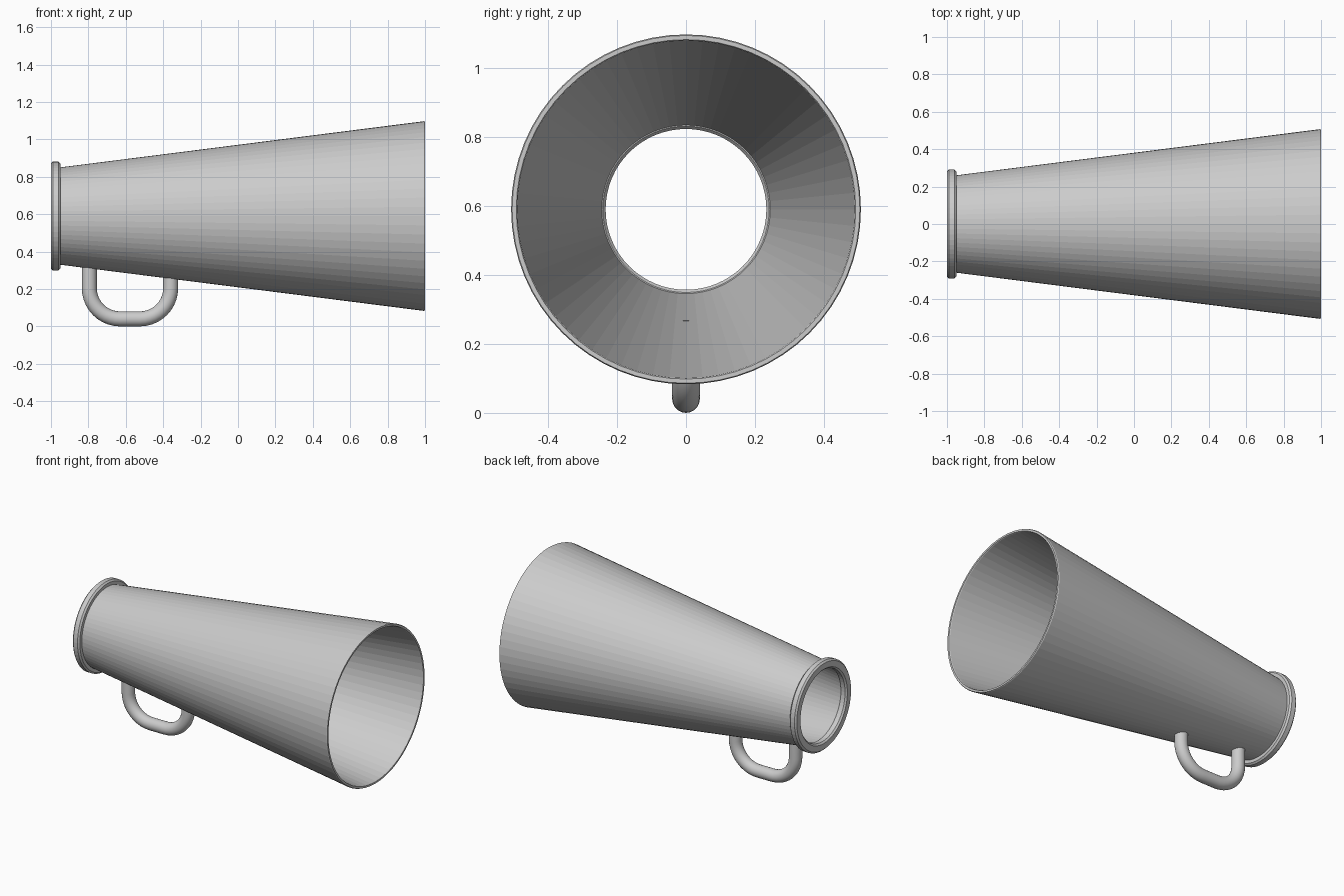
import bpy, bmesh, math
from mathutils import Vector

if "Cube" in bpy.data.objects:
    bpy.data.objects.remove(bpy.data.objects["Cube"])

AXIS_Z = 0.59
SIDES = 64

grey = bpy.data.materials.new("light grey")
grey.diffuse_color = (0.6, 0.6, 0.6, 1)
grey.use_nodes = True
grey.node_tree.nodes["Principled BSDF"].inputs["Base Color"].default_value = grey.diffuse_color


def finish(bm, name, smooth):
    bmesh.ops.recalc_face_normals(bm, faces=bm.faces)
    for f in bm.faces:
        f.smooth = smooth
    me = bpy.data.meshes.new(name)
    bm.to_mesh(me)
    bm.free()
    me.materials.append(grey)
    ob = bpy.data.objects.new(name, me)
    bpy.context.collection.objects.link(ob)
    return ob


def skin(bm, rings, close):
    pairs = list(zip(rings, rings[1:]))
    if close:
        pairs.append((rings[-1], rings[0]))
    for a, b in pairs:
        n = len(a)
        for i in range(n):
            bm.faces.new((a[i], a[(i + 1) % n], b[(i + 1) % n], b[i]))


def lathe(name, profile):
    """Revolve a closed (x, radius) profile about the horn axis."""
    bm = bmesh.new()
    rings = [[bm.verts.new((x, r * math.cos(2 * math.pi * i / SIDES),
                            AXIS_Z + r * math.sin(2 * math.pi * i / SIDES)))
              for i in range(SIDES)] for x, r in profile]
    skin(bm, rings, True)
    return finish(bm, name, False)


# hollow conical horn
lathe("horn", [(-0.96, 0.259), (0.994, 0.507), (1.0, 0.504), (1.0, 0.492),
               (0.994, 0.489), (-0.96, 0.243)])

# chamfered mouthpiece collar
lathe("mouthpiece_collar", [(-1.0, 0.281), (-0.99, 0.291), (-0.96, 0.291),
                            (-0.95, 0.281), (-0.95, 0.241), (-0.96, 0.233),
                            (-0.99, 0.233), (-1.0, 0.243)])

# rounded U handle, ends sunk into the horn wall
R, TUBE, STEPS, TUBE_SIDES = 0.165, 0.04, 10, 20
left, right, low = -0.795, -0.36, 0.04
path = [(Vector((left, 0, 0.322)), math.pi)]
for cx, start in ((left + R, math.pi), (right - R, 1.5 * math.pi)):
    for i in range(STEPS + 1):
        a = start + i / STEPS * math.pi / 2
        path.append((Vector((cx + R * math.cos(a), 0, low + R + R * math.sin(a))), a))
path.append((Vector((right, 0, 0.268)), 2 * math.pi))

bm = bmesh.new()
rings = []
for p, a in path:
    outward = Vector((math.cos(a), 0, math.sin(a)))
    side = Vector((0, 1, 0))
    rings.append([bm.verts.new(p + TUBE * (outward * math.cos(t) + side * math.sin(t)))
                  for t in (2 * math.pi * i / TUBE_SIDES for i in range(TUBE_SIDES))])
skin(bm, rings, False)
bm.faces.new(rings[0])
bm.faces.new(rings[-1])
handle = finish(bm, "handle", True)
bpy.context.view_layer.objects.active = handle
handle.select_set(True)
bpy.ops.object.shade_smooth_by_angle(angle=math.radians(40))
